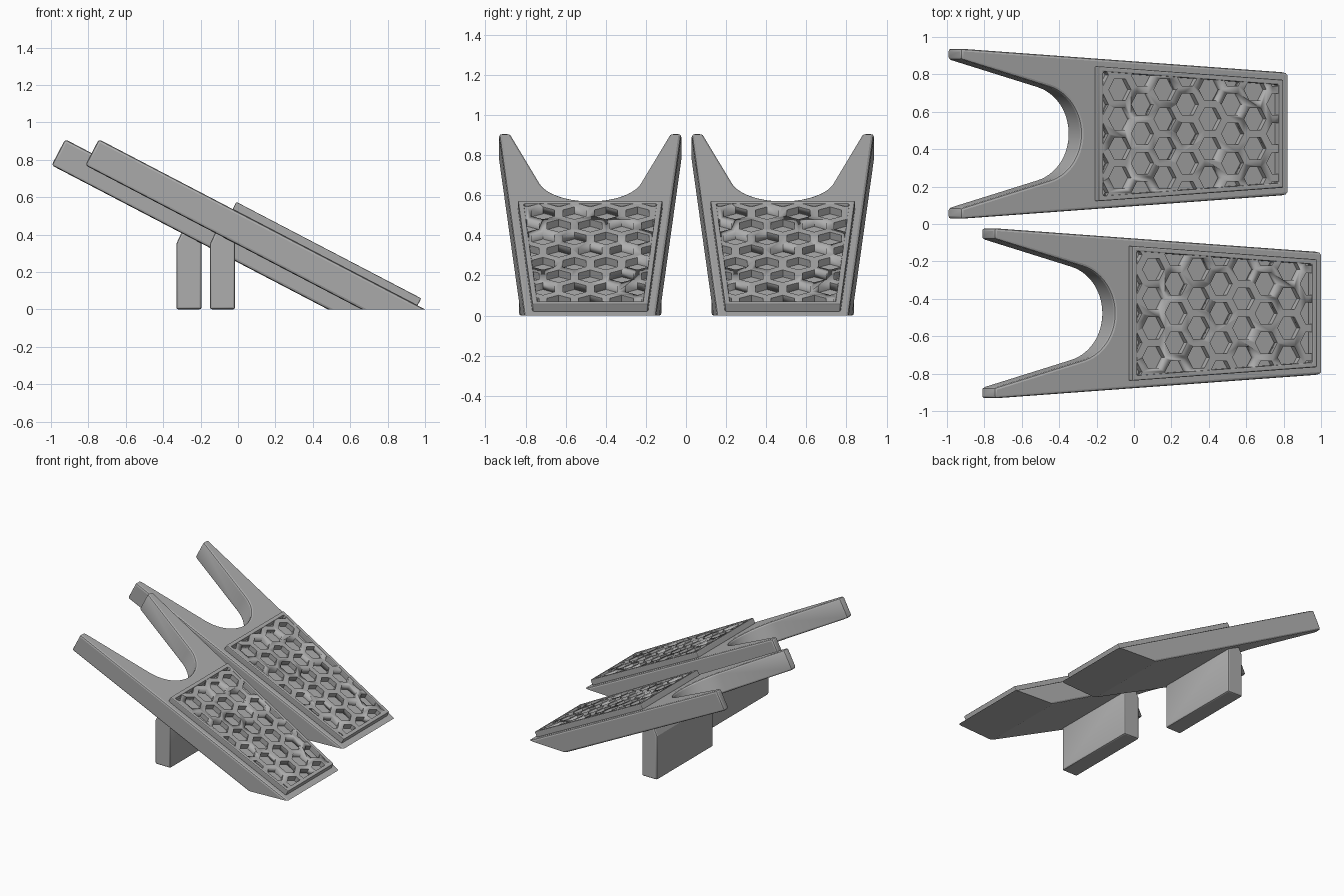
import bpy, bmesh, math
from mathutils import Matrix

if "Cube" in bpy.data.objects:
    bpy.data.objects.remove(bpy.data.objects["Cube"], do_unlink=True)

TILT = math.atan(0.5215)
LENGTH, THICK = 1.967, 0.157
GRIP_H = 0.043

grey = bpy.data.materials.new("plain grey")
grey.use_nodes = True
grey.diffuse_color = (0.42, 0.42, 0.42, 1)
grey.node_tree.nodes["Principled BSDF"].inputs["Base Color"].default_value = grey.diffuse_color


def half_width(u):
    """Half width of the plank at distance u up the slope."""
    return 0.3275 + 0.0648 * u


def prism(bm, points, offset):
    """Extrude a closed outline by an offset vector."""
    face = bm.faces.new([bm.verts.new(p) for p in points])
    ext = bmesh.ops.extrude_face_region(bm, geom=[face])["geom"]
    verts = [g for g in ext if isinstance(g, bmesh.types.BMVert)]
    bmesh.ops.translate(bm, verts=verts, vec=offset)
    bmesh.ops.recalc_face_normals(bm, faces=bm.faces)


def soften(bm, width):
    """Round over the hard edges."""
    edges = [e for e in bm.edges if e.calc_face_angle(0) > 0.5]
    bmesh.ops.bevel(bm, geom=edges, offset=width, segments=2, profile=0.5,
                    affect='EDGES', clamp_overlap=True)


def finish(bm, name):
    mesh = bpy.data.meshes.new(name)
    bm.to_mesh(mesh)
    bm.free()
    mesh.materials.append(grey)
    mesh.shade_smooth()
    mesh.set_sharp_from_angle(angle=math.radians(20))
    obj = bpy.data.objects.new(name, mesh)
    bpy.context.collection.objects.link(obj)
    return obj


def trapezoid(u0, u1, inset, w):
    """Tapered panel outline following the plank's sides."""
    return [(-u, s * (half_width(u) - inset), w)
            for u, s in ((u0, -1), (u0, 1), (u1, 1), (u1, -1))]


def make_plank():
    # Forked board with a round heel notch, cut flat where it meets the floor
    radius, bottom, flare = 0.259, 1.243, math.atan(0.277)
    inner = 0.25 + 0.277 * (LENGTH - 1.433)
    sweep, steps = math.pi / 2 - flare, 28
    path = [(-0.1, half_width(-0.1)), (LENGTH, half_width(LENGTH)), (LENGTH, inner)]
    notch = []
    for i in range(steps + 1):
        t = sweep * (1 - 2 * i / steps)
        notch.append((bottom + radius - radius * math.cos(t), radius * math.sin(t)))
    outline = path + notch + [(u, -v) for u, v in reversed(path)]
    bm = bmesh.new()
    prism(bm, [(-u, v, 0) for u, v in outline], (0, 0, -THICK))
    soften(bm, 0.014)
    bmesh.ops.bisect_plane(bm, geom=bm.verts[:] + bm.edges[:] + bm.faces[:],
                           plane_co=(0, 0, 0), clear_inner=True,
                           plane_no=(-math.sin(TILT), 0, math.cos(TILT)))
    bmesh.ops.holes_fill(bm, edges=[e for e in bm.edges if e.is_boundary])
    bmesh.ops.recalc_face_normals(bm, faces=bm.faces)
    return finish(bm, "forked_plank")


def make_rim():
    # Raised border around the grip
    bm = bmesh.new()
    outer = trapezoid(0.045, 1.16, 0.042, -0.005)
    inner = trapezoid(0.075, 1.13, 0.07, -0.005)
    lo_out, lo_in = ([bm.verts.new(p) for p in ring] for ring in (outer, inner))
    faces = []
    for i in range(4):
        j = (i + 1) % 4
        faces.append(bm.faces.new((lo_out[i], lo_out[j], lo_in[j], lo_in[i])))
    ext = bmesh.ops.extrude_face_region(bm, geom=faces)["geom"]
    top = [g for g in ext if isinstance(g, bmesh.types.BMVert)]
    bmesh.ops.translate(bm, verts=top, vec=(0, 0, GRIP_H + 0.005))
    bmesh.ops.recalc_face_normals(bm, faces=bm.faces)
    soften(bm, 0.007)
    return finish(bm, "grip_rim")


def make_honeycomb():
    # Slab pierced by a staggered grid of hexagons
    bm = bmesh.new()
    prism(bm, trapezoid(0.07, 1.135, 0.066, -0.004), (0, 0, GRIP_H))
    slab = finish(bm, "grip_honeycomb")
    pitch, hole = 0.157, 0.067
    row = pitch * math.sqrt(3) / 2
    bm = bmesh.new()
    for r in range(-1, 9):
        u = 1.03 - r * row
        for c in range(-3, 4):
            v = (c + (0.5 if r % 2 == 0 else 0)) * pitch
            hexagon = [(-u + hole * math.cos(k * math.pi / 3),
                        v + hole * math.sin(k * math.pi / 3), -0.05) for k in range(6)]
            prism(bm, hexagon, (0, 0, 0.15))
    cutter = finish(bm, "hexagon_cutter")
    cutter.hide_render = True
    mod = slab.modifiers.new("holes", 'BOOLEAN')
    mod.operation, mod.solver, mod.object = 'DIFFERENCE', 'EXACT', cutter
    bpy.context.view_layer.update()
    deps = bpy.context.evaluated_depsgraph_get()
    mesh = bpy.data.meshes.new_from_object(slab.evaluated_get(deps))
    slab.modifiers.clear()
    slab.data = mesh
    bpy.data.objects.remove(cutter, do_unlink=True)
    return slab


def make_leg():
    # Upright support under the notch
    side = [(-1.15, 0), (-1.015, 0), (-1.015, 0.37), (-1.12, 0.415), (-1.15, 0.35)]
    bm = bmesh.new()
    prism(bm, [(x, -0.355, z) for x, z in side], (0, 0.71, 0))
    soften(bm, 0.012)
    return finish(bm, "support_leg")


# Two identical jacks side by side, the front one shifted along x
parts = [make_plank(), make_rim(), make_honeycomb(), make_leg()]
spots = (("back", 0.82, 0.4825), ("front", 1.0, -0.4775))
for part in parts:
    base = part.name
    copy = part.copy()
    bpy.context.collection.objects.link(copy)
    for obj, (label, x, y) in zip((part, copy), spots):
        obj.name = label + "_" + base
        obj.location = (x, y, 0)
        if base != "support_leg":
            obj.rotation_euler = (0, TILT, 0)
